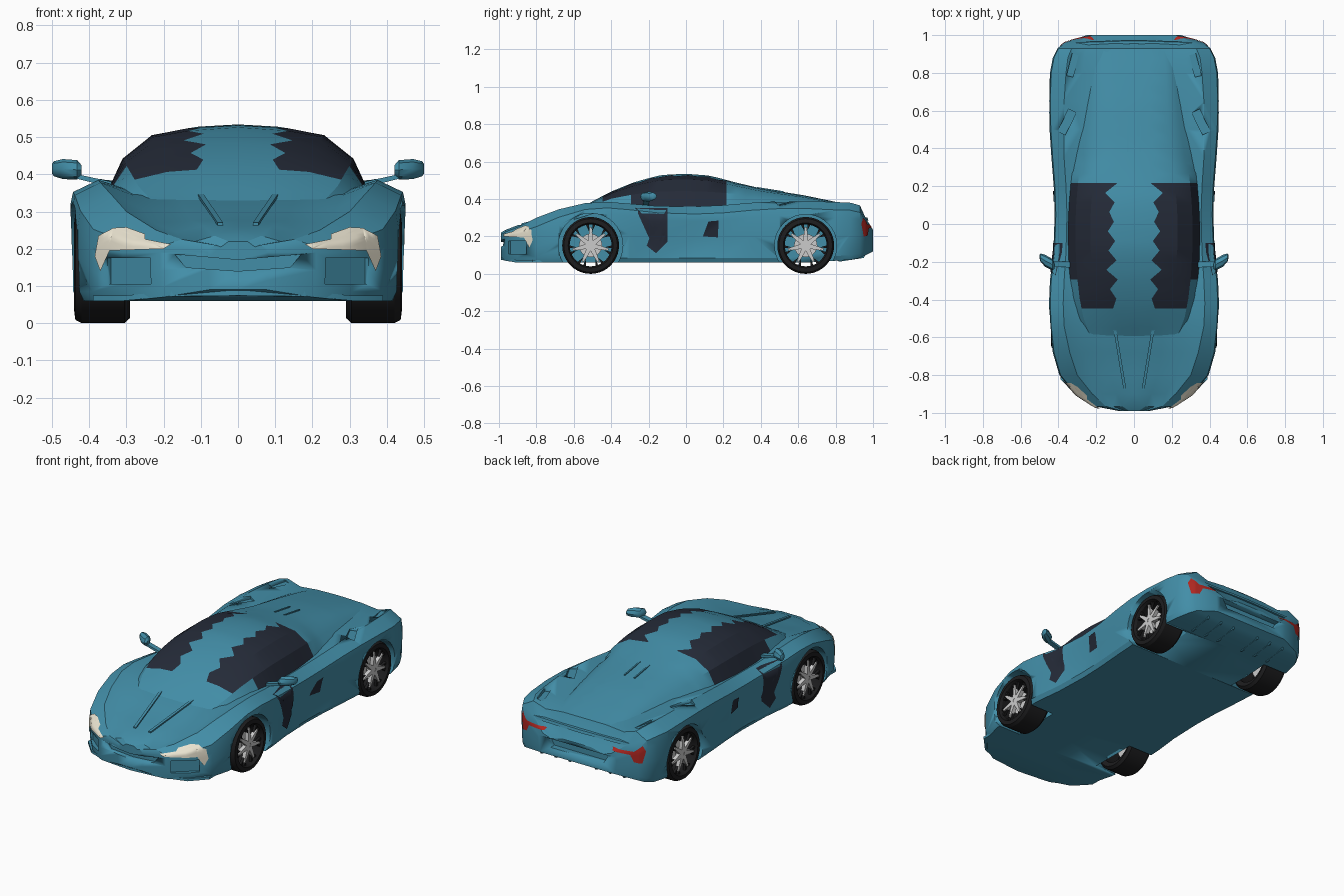
import bpy, bmesh, math, random
from mathutils import Vector, Matrix

if "Cube" in bpy.data.objects:
    bpy.data.objects.remove(bpy.data.objects["Cube"])

random.seed(4)

def mat(name, rgb):
    m = bpy.data.materials.new(name)
    m.diffuse_color = (*rgb, 1)
    m.use_nodes = True
    m.node_tree.nodes["Principled BSDF"].inputs["Base Color"].default_value = m.diffuse_color
    return m

TEAL = mat("teal_paint", (0.055, 0.27, 0.39))
GLASS = mat("dark_glass", (0.018, 0.024, 0.04))
RUBBER = mat("rubber", (0.012, 0.012, 0.013))
LAMP = mat("lamp_cream", (0.82, 0.77, 0.63))
RED = mat("lamp_red", (0.42, 0.02, 0.015))

def make(name, bm, material=None, mirror=True, angle=25):
    bmesh.ops.recalc_face_normals(bm, faces=bm.faces)
    me = bpy.data.meshes.new(name)
    bm.to_mesh(me)
    bm.free()
    ob = bpy.data.objects.new(name, me)
    bpy.context.collection.objects.link(ob)
    if material:
        me.materials.append(material)
    bpy.ops.object.select_all(action='DESELECT')
    ob.select_set(True)
    bpy.context.view_layer.objects.active = ob
    bpy.ops.object.shade_smooth_by_angle(angle=math.radians(angle))
    if mirror:
        ob.modifiers.new("mirror", 'MIRROR')
    return ob

def apply(ob, mod):
    bpy.context.view_layer.objects.active = ob
    bpy.ops.object.modifier_apply(modifier=mod.name)

def prism(bm, pts, vec):
    a = [bm.verts.new(p) for p in pts]
    b = [bm.verts.new(Vector(p) + Vector(vec)) for p in pts]
    bm.faces.new(a)
    bm.faces.new(b[::-1])
    for i in range(len(a)):
        j = (i + 1) % len(a)
        bm.faces.new((a[i], a[j], b[j], b[i]))

def loft(name, rows, material, keep=lambda i, j: True, caps=False):
    bm = bmesh.new()
    g = [[bm.verts.new(p) for p in r] for r in rows]
    for i in range(len(g) - 1):
        for j in range(len(g[0]) - 1):
            if keep(i, j):
                bm.faces.new((g[i][j], g[i][j + 1], g[i + 1][j + 1], g[i + 1][j]))
    if caps:
        bm.faces.new(g[0])
        bm.faces.new(g[-1])
    bmesh.ops.delete(bm, geom=[v for v in bm.verts if not v.link_faces], context='VERTS')
    return make(name, bm, material)

# Body shell: y, half width, floor z, waist z, fender crown z, fender crown x, centre z
STATIONS = [
    (-.99, .08, .09, .19, .21, .06, .22), (-.965, .21, .07, .19, .225, .15, .235),
    (-.90, .31, .06, .19, .25, .22, .26), (-.80, .395, .06, .205, .30, .30, .275),
    (-.68, .43, .06, .26, .345, .34, .305), (-.54, .445, .06, .31, .378, .37, .345),
    (-.42, .45, .06, .32, .385, .375, .36), (-.30, .445, .06, .31, .375, .37, .355),
    (-.15, .427, .06, .29, .362, .36, .35), (.05, .42, .06, .28, .36, .355, .35),
    (.20, .425, .06, .285, .367, .36, .36), (.35, .437, .06, .30, .38, .37, .37),
    (.50, .447, .06, .31, .388, .37, .38), (.65, .45, .06, .31, .388, .37, .378),
    (.80, .445, .07, .30, .384, .36, .368), (.88, .43, .075, .30, .380, .35, .36),
    (.93, .405, .085, .29, .366, .33, .352), (.96, .37, .10, .26, .30, .31, .29),
    (1.0, .25, .12, .2, .235, .22, .235)]

def section(s):
    y, w, zb, zs, zf, xf, zc = s
    tuck = 1 - .085 * math.exp(-((y - .05) / .17) ** 2)
    dip = .018 if -.9 < y < -.4 or y > .6 else .01
    return [(0, y, zb), (w * .96, y, zb), (w * .99, y, zb + .025), (w * tuck, y, zb + (zs - zb) * .6),
            (w, y, zs), (w * .985, y, zs + (zf - zs) * .5), (xf, y, zf),
            (xf * .76, y, (zf + zc) / 2 - dip), (xf * .42, y, zc), (0, y, zc)]

body = loft("body_shell", [section(s) for s in STATIONS], TEAL, caps=True)
apply(body, body.modifiers[0])

# Wheel arches, nose intakes, rear fender slots and tail recess are cut from the shell
AXLES = {"front": -.51, "rear": .64}
RAD = .152
cut = bmesh.new()
for side in (-1, 1):
    for end, y in AXLES.items():
        r = .172 if end == "front" else .166
        m = Matrix.Translation((side * .45, y, RAD)) @ Matrix.Rotation(math.pi / 2, 4, 'Y')
        bmesh.ops.create_cone(cut, cap_ends=True, segments=40, radius1=r, radius2=r, depth=.35, matrix=m)
    for loc, turn, size in (((.30, -.91, .14), .70, (.15, .05, .07)),
                            ((.355, .54, .385), .45, (.045, .13, .04)),
                            ((.325, .84, .38), .25, (.035, .12, .04))):
        m = Matrix.Translation((side * loc[0], *loc[1:])) @ Matrix.Rotation(side * turn, 4, 'Z') \
            @ Matrix.Diagonal((*size, 1))
        bmesh.ops.create_cube(cut, size=1, matrix=m)
prism(cut, [(-.14, -1.1, .15), (0, -1.1, .14), (.14, -1.1, .15), (.17, -1.1, .185), (0, -1.1, .17),
            (-.17, -1.1, .185)], (0, .14, 0))
prism(cut, [(-.17, 1.1, .165), (.17, 1.1, .165), (.2, 1.1, .215), (-.2, 1.1, .215)], (0, -.135, 0))
cutter = make("arch_cutter", cut, mirror=False)
cutter.hide_render = True
mod = body.modifiers.new("cut", 'BOOLEAN')
mod.operation, mod.object, mod.solver = 'DIFFERENCE', cutter, 'EXACT'
apply(body, mod)
bpy.data.objects.remove(cutter)

# Cabin: y, base half width, base z, roof edge half width, roof edge z, centre z
CABIN = [(-.60, .28, .29, .14, .325, .325), (-.50, .32, .32, .18, .38, .388),
         (-.40, .34, .34, .20, .43, .44), (-.27, .355, .345, .215, .475, .493),
         (-.13, .355, .345, .23, .502, .529), (0, .355, .345, .232, .506, .535),
         (.13, .35, .345, .225, .498, .525), (.26, .34, .35, .21, .472, .49),
         (.40, .32, .35, .195, .442, .457), (.63, .27, .35, .175, .41, .42),
         (.80, .24, .34, .17, .378, .385), (.93, .22, .33, .16, .35, .355)]

def cabin_at(y):
    for a, b in zip(CABIN, CABIN[1:]):
        if y <= b[0] + 1e-6:
            t = (y - a[0]) / (b[0] - a[0])
            return [p + (q - p) * t for p, q in zip(a, b)]

rows, ys = [], [-.6 + 1.53 * i / 30 for i in range(31)]
for i, y in enumerate(ys):
    _, xb, zb, xr, zr, zc = cabin_at(y)
    xi = xr * (.5 + (.2 if i % 2 else -.1) * random.uniform(.3, 1))
    bulge = .017 if y < .3 else .005
    rows.append([(xb, y, zb), ((xb + xr) / 2 + bulge, y, (zb + zr) / 2 + bulge), (xr, y, zr),
                 (xi, y, zc - (zc - zr) * (xi / xr) ** 2), (0, y, zc)])

def is_glass(i, j):
    y = (ys[i] + ys[i + 1]) / 2
    return -.44 < y < .23 and (0 < j < 3 or (j == 0 and y > -.31))

loft("cabin_shell", rows, TEAL, lambda i, j: not is_glass(i, j))
loft("cabin_glass", rows, GLASS, is_glass)

# Thin panels projected onto the shell
def panel(name, pts, material, axis, start, positive, offset):
    bm = bmesh.new()
    to3d = (lambda p: (start, *p)) if axis == 'x' else (lambda p: (p[0], start, p[1]))
    bm.faces.new([bm.verts.new(to3d(p)) for p in pts])
    bmesh.ops.triangulate(bm, faces=bm.faces)
    bmesh.ops.subdivide_edges(bm, edges=bm.edges, cuts=6, use_grid_fill=True)
    ob = make(name, bm, material, mirror=False)
    sw = ob.modifiers.new("wrap", 'SHRINKWRAP')
    sw.target, sw.wrap_method, sw.offset = body, 'PROJECT', offset
    setattr(sw, "use_project_" + axis, True)
    sw.use_positive_direction, sw.use_negative_direction = positive, not positive
    apply(ob, sw)
    ob.modifiers.new("mirror", 'MIRROR')

panel("door_dark_panel", [(-.27, .352), (-.10, .352), (-.105, .29), (-.15, .25), (-.10, .17),
                          (-.16, .11), (-.21, .15), (-.17, .26), (-.22, .31)],
      GLASS, 'x', .7, False, .004)
panel("side_intake", [(.09, .20), (.17, .195), (.175, .285), (.12, .28)], GLASS, 'x', .7, False, .004)
panel("headlight", [(.18, .212), (.25, .226), (.25, .24), (.30, .258), (.335, .256), (.375, .235),
                    (.385, .18), (.37, .14), (.345, .195), (.20, .2)], LAMP, 'y', -1.3, True, .008)
panel("taillight", [(.21, .262), (.345, .265), (.385, .30), (.40, .27), (.385, .20), (.345, .205),
                    (.325, .245), (.22, .248)], RED, 'y', 1.3, False, .003)

# Wheels
TYRE = [(.30, .112), (.29, .138), (.305, RAD), (.42, RAD), (.437, .143), (.44, .12), (.425, .112)]
for end, cy in AXLES.items():
    bm = bmesh.new()
    vs = [bm.verts.new((x, cy, RAD + r)) for x, r in TYRE]
    es = [bm.edges.new((vs[i], vs[(i + 1) % 7])) for i in range(7)]
    bmesh.ops.spin(bm, geom=vs + es, cent=(0, cy, RAD), axis=(1, 0, 0), angle=math.tau,
                   steps=40, use_merge=True)
    bmesh.ops.remove_doubles(bm, verts=bm.verts, dist=1e-4)
    make(end + "_tyre", bm, RUBBER)

    def ring(pts, a):
        c, s = math.cos(a), math.sin(a)
        return [(.41, cy + r * c - t * s, RAD + r * s + t * c) for r, t in pts]

    star, fork = bmesh.new(), bmesh.new()
    for k in range(7):
        a = math.tau * k / 7 + math.pi / 2
        prism(star, ring([(.01, -.014), (.06, -.01), (.098, -.005), (.098, .005), (.06, .01), (.01, .014)], a),
              (.022, 0, 0))
        for s in (-1, 1):
            prism(fork, ring([(.07, .008 * s), (.115, .010 * s), (.115, .028 * s), (.085, .012 * s)], a),
                  (.016, 0, 0))
    for r, x, d in ((.03, .415, .03), (.062, .375, .02)):
        m = Matrix.Translation((x, cy, RAD)) @ Matrix.Rotation(math.pi / 2, 4, 'Y')
        bmesh.ops.create_cone(star, cap_ends=True, segments=28, radius1=r, radius2=r, depth=d, matrix=m)
    make(end + "_rim_star_and_disc", star)
    make(end + "_rim_forks", fork, RUBBER)

# Door mirrors: swept head on a slim stalk
bm = bmesh.new()
HEAD = [(.42, -.225, .412, .012, .012), (.432, -.215, .412, .03, .026), (.47, -.195, .414, .032, .027),
        (.495, -.178, .415, .022, .02), (.50, -.172, .415, .008, .012)]
prev = None
for x, y, z, ry, rz in HEAD:
    cur = [bm.verts.new((x, y + ry * math.cos(math.tau * k / 8), z + rz * math.sin(math.tau * k / 8)))
           for k in range(8)]
    if prev:
        for k in range(8):
            bm.faces.new((prev[k], prev[k - 1], cur[k - 1], cur[k]))
    else:
        bm.faces.new(cur)
    prev = cur
bm.faces.new(prev)
prism(bm, [(.34, -.23, .365), (.44, -.225, .39), (.44, -.225, .402), (.34, -.23, .38)], (0, .03, 0))
make("door_mirror", bm, TEAL, angle=40)

# Small add-ons: (name, outline, extrusion)
for name, outline, vec in (
        ("engine_scoop_rail", [(.028, .38, .44), (.028, .38, .464), (.028, .52, .442), (.028, .52, .42)], (.008, 0, 0)),
        ("door_blade", [(.36, -.04, .29), (.36, .24, .33), (.36, .26, .31), (.36, .02, .275)], (.056, 0, 0)),
        ("hood_crease", [(.10, -.52, .35), (.115, -.52, .35), (.055, -.88, .262), (.04, -.88, .262)], (0, 0, .008)),
        ("tail_lip", [(0, .955, .302), (0, .97, .30), (0, .975, .285), (0, .95, .28)], (.31, -.01, 0)),
        ("front_splitter", [(0, -.99, .074), (.18, -.97, .072), (.31, -.905, .06), (.39, -.82, .06), (.39, -.70, .06),
                            (0, -.70, .06)], (0, 0, .014))):
    bm = bmesh.new()
    prism(bm, outline, vec)
    make(name, bm, TEAL)

# Rear diffuser fins
bm = bmesh.new()
for x in (.08, .17, .26):
    prism(bm, [(x, .80, .075), (x, .82, .065), (x, .95, .085), (x, .97, .125)], (.01, 0, 0))
make("diffuser_fin", bm, TEAL)
